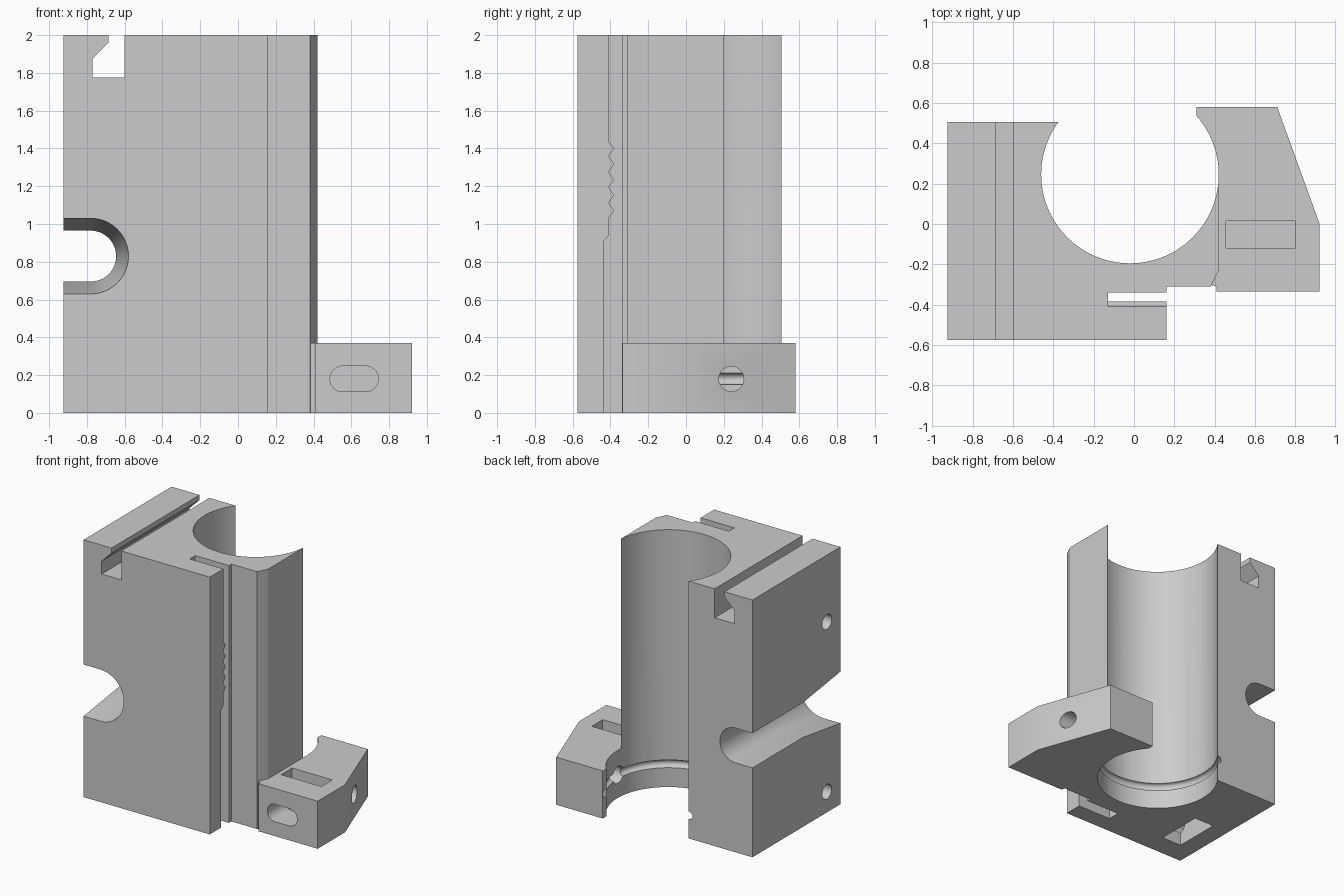
import bpy
import bmesh
from math import sin, cos, pi, radians

cube = bpy.data.objects.get("Cube")
if cube:
    bpy.data.objects.remove(cube, do_unlink=True)

grey = bpy.data.materials.new("plain grey")
grey.use_nodes = True
grey.diffuse_color = (0.6, 0.6, 0.6, 1)
grey.node_tree.nodes["Principled BSDF"].inputs["Base Color"].default_value = (0.6, 0.6, 0.6, 1)

PLACE = {"x": lambda u, v, w: (w, u, v),
         "y": lambda u, v, w: (u, w, v),
         "z": lambda u, v, w: (u, v, w)}


def loft(name, axis, sections):
    """Solid through matching outlines, each given as (position, points)."""
    bm = bmesh.new()
    rings = [[bm.verts.new(PLACE[axis](u, v, w)) for u, v in pts] for w, pts in sections]
    for a, b in zip(rings, rings[1:]):
        for i in range(len(a)):
            j = (i + 1) % len(a)
            bm.faces.new((a[i], a[j], b[j], b[i]))
    bm.faces.new(rings[0])
    bm.faces.new(rings[-1])
    bmesh.ops.recalc_face_normals(bm, faces=bm.faces)
    mesh = bpy.data.meshes.new(name)
    bm.to_mesh(mesh)
    bm.free()
    mesh.materials.append(grey)
    obj = bpy.data.objects.new(name, mesh)
    bpy.context.collection.objects.link(obj)
    return obj


def prism(name, axis, pts, lo, hi):
    return loft(name, axis, [(lo, pts), (hi, pts)])


def arc(cu, cv, r, start, end, steps):
    return [(cu + r * cos(radians(start + (end - start) * i / steps)),
             cv + r * sin(radians(start + (end - start) * i / steps))) for i in range(steps + 1)]


def circle(cu, cv, r, n):
    return arc(cu, cv, r, 0, 360, n)[:-1]


def rect(u0, v0, u1, v1):
    return [(u0, v0), (u1, v0), (u1, v1), (u0, v1)]


def combine(target, tool, operation="DIFFERENCE"):
    tool.hide_render = True
    mod = target.modifiers.new("combine", "BOOLEAN")
    mod.operation = operation
    mod.solver = "EXACT"
    mod.object = tool
    bpy.context.view_layer.objects.active = target
    bpy.ops.object.modifier_apply(modifier=mod.name)
    bpy.data.objects.remove(tool, do_unlink=True)


# Tall body and the low side block
body = prism("holder_body", "z", [
    (-0.925, -0.575), (0.16, -0.575), (0.16, -0.31), (0.38, -0.31), (0.42, -0.23),
    (0.42, 0.2), (0, 0.2), (-0.1, 0.505), (-0.925, 0.505)], 0, 2)
block = prism("side_block", "z", [
    (0.41, -0.335), (0.92, -0.335), (0.92, 0), (0.71, 0.58), (0.31, 0.58),
    (0.31, 0.5), (0.2, 0), (0.2, -0.25), (0.41, -0.31)], 0, 0.37)
combine(body, block, "UNION")

# Main bore with a ring groove near its foot
combine(body, prism("bore", "z", circle(-0.02, 0.245, 0.44, 96), -0.1, 2.1))
bpy.ops.mesh.primitive_torus_add(location=(-0.02, 0.245, 0.18), major_radius=0.44,
                                 minor_radius=0.03, major_segments=96, minor_segments=16)
combine(body, bpy.context.object)

# Hooked notch across the top
combine(body, prism("top_notch", "y", [
    (-0.60, 2.1), (-0.685, 2.1), (-0.685, 1.96), (-0.77, 1.875), (-0.77, 1.775), (-0.60, 1.775)],
    -0.7, 0.7))


# Side channel, flaring towards the front
def channel(r):
    return [(-1.1, 0.83 - r)] + arc(-0.78, 0.83, r, -90, 90, 24) + [(-1.1, 0.83 + r)]


combine(body, loft("side_channel", "y", [
    (-0.595, channel(0.203)), (-0.115, channel(0.135)), (0.6, channel(0.135))]))

# Deep slot with a row of rounded teeth on its front wall
teeth = [(-0.408 + 0.0125 * (1 - cos(2 * pi * i / 8)), 1.03 + 0.41 * i / 40) for i in range(41)]
combine(body, prism("toothed_slot", "x",
                    [(-0.34, -0.1), (-0.435, -0.1), (-0.435, 0.91), (-0.408, 0.94)]
                    + teeth + [(-0.408, 2.1), (-0.34, 2.1)], -0.13, 0.3))

# Blind screw holes in the outer side, and the pocket underneath
for z in (0.16, 1.48):
    combine(body, prism("screw_hole", "x", circle(-0.41, z, 0.058, 32), -1.1, -0.62))
combine(body, prism("foot_pocket", "z", rect(-0.78, -0.40, -0.61, -0.03), -0.1, 0.225))

# Side block: cross hole, top pocket and rounded front slot
combine(body, prism("cross_hole", "x", circle(0.24, 0.18, 0.066, 32), 0.3, 1.1))
combine(body, prism("block_pocket", "z", rect(0.455, -0.12, 0.80, 0.015), 0.06, 0.5))
combine(body, prism("front_slot", "y",
                    arc(0.555, 0.18, 0.068, 90, 270, 16) + arc(0.675, 0.18, 0.068, -90, 90, 16),
                    -0.5, -0.05))

# Smooth curves, crisp edges
body.data.materials.clear()
body.data.materials.append(grey)
for poly in body.data.polygons:
    poly.material_index = 0
bpy.ops.object.select_all(action="DESELECT")
body.select_set(True)
bpy.context.view_layer.objects.active = body
bpy.ops.object.shade_smooth_by_angle(angle=radians(25))
